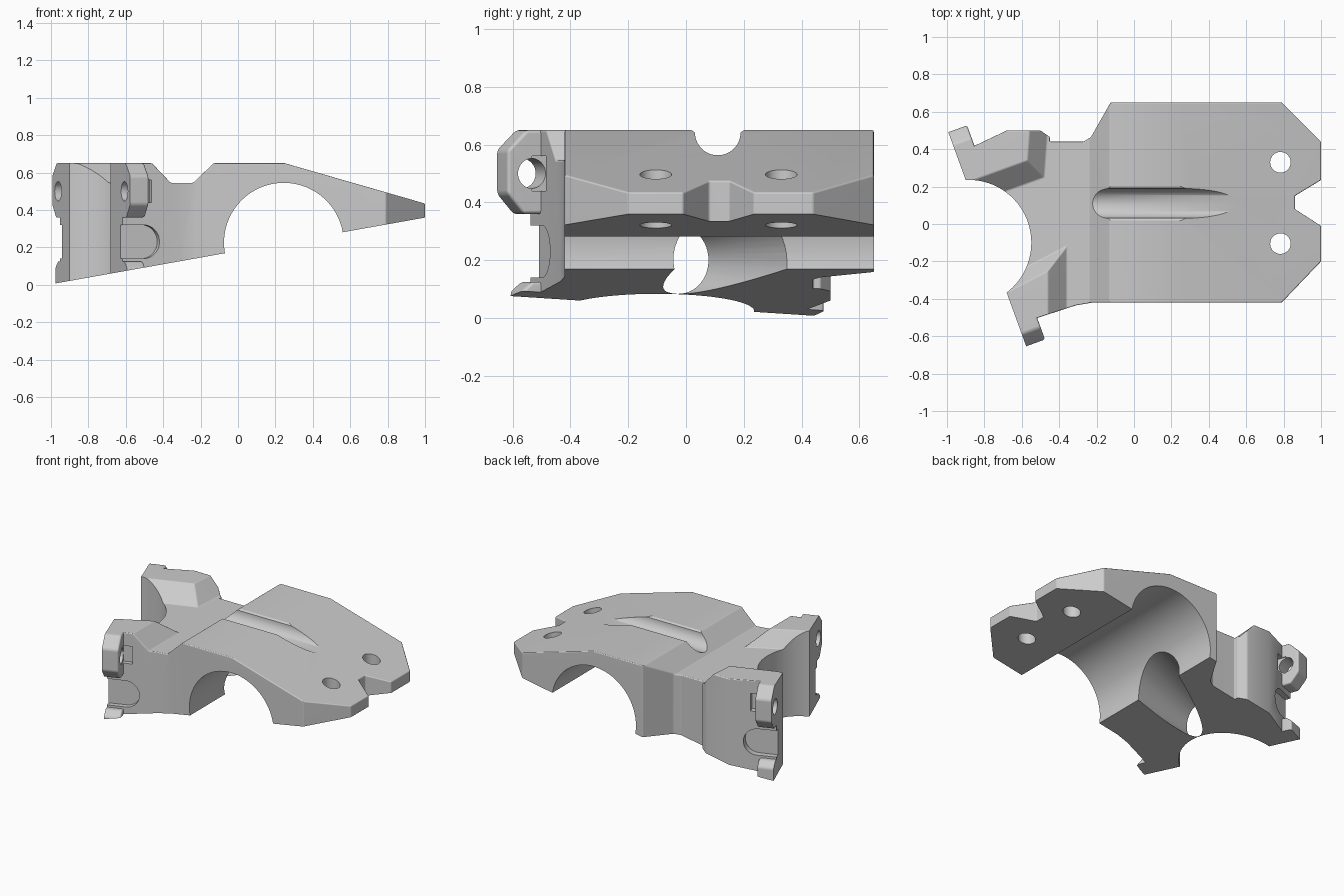
import bpy, bmesh
from math import sin, cos, tan, pi, radians
from mathutils import Vector

if "Cube" in bpy.data.objects:
    bpy.data.objects.remove(bpy.data.objects["Cube"])

def loft(name, a, b):
    """Closed solid between two loops with the same number of points."""
    bm = bmesh.new()
    va = [bm.verts.new(p) for p in a]
    vb = [bm.verts.new(p) for p in b]
    bm.faces.new(va)
    bm.faces.new(vb)
    n = len(va)
    for i in range(n):
        j = (i + 1) % n
        bm.faces.new((va[i], va[j], vb[j], vb[i]))
    bmesh.ops.recalc_face_normals(bm, faces=bm.faces)
    me = bpy.data.meshes.new(name)
    bm.to_mesh(me)
    bm.free()
    ob = bpy.data.objects.new(name, me)
    bpy.context.collection.objects.link(ob)
    return ob

def prism(name, pts, place, lo, hi):
    return loft(name, [place(p[0], p[1], lo) for p in pts], [place(p[0], p[1], hi) for p in pts])

def apply(ob, kind, **settings):
    mod = ob.modifiers.new("step", kind)
    for k, v in settings.items():
        setattr(mod, k, v)
    bpy.context.view_layer.objects.active = ob
    bpy.ops.object.modifier_apply(modifier=mod.name)

def combine(ob, tool, op='DIFFERENCE'):
    apply(ob, 'BOOLEAN', object=tool, operation=op, solver='EXACT')
    bpy.data.objects.remove(tool, do_unlink=True)

def bevel(ob, width):
    apply(ob, 'BEVEL', width=width, segments=3, limit_method='ANGLE', angle_limit=radians(28))

def arc(cx, cy, r, a0=0, a1=2 * pi, n=64, closed=True):
    m = n if closed else n - 1
    return [(cx + r * cos(a0 + (a1 - a0) * i / m), cy + r * sin(a0 + (a1 - a0) * i / m)) for i in range(n)]

XY = lambda a, b, t: Vector((a, b, t))
XZ = lambda a, b, t: Vector((a, t, b))
YZ = lambda a, b, t: Vector((t, a, b))
N = Vector((cos(radians(20)), sin(radians(20)), 0))   # normal of the slanted clamp face
D = Vector((sin(radians(20)), -cos(radians(20)), 0))  # direction along that face
FACE = Vector((-0.787, -0.075, 0))
UP = Vector((0, 0, 1))

# plate and arms: plan outline
plan = [(-0.125, 0.65), (0.79, 0.65), (1, 0.44), (1, 0.235), (0.86, 0.15), (0.86, 0.08),
        (1, -0.01), (1, -0.2), (0.79, -0.42), (-0.22, -0.42), (-0.31, -0.435), (-0.51, -0.50),
        (-0.79, -0.60), (-1.15, 0.31), (-0.87, 0.41), (-0.68, 0.5), (-0.50, 0.5),
        (-0.45, 0.465), (-0.45, 0.44), (-0.27, 0.44), (-0.23, 0.465)]
body = prism("clamp_bracket", plan, XY, -0.3, 0.65)

# sloping nose of the plate
combine(body, prism("slope_cut", [(0.1, 0.693), (1.3, 0.348), (1.3, 0.9), (0.1, 0.9)], XZ, -1, 1))

# recess between the arms, with sloping walls
floor = [(-1.2, -0.01), (-0.48, 0.25), (-0.44, 0.8), (-0.24, 0.8), (-0.24, -0.8),
         (-0.36, -0.8), (-0.36, -0.12), (-1.2, -0.56)]
rim = [(-1.2, 0.1125), (-0.57, 0.34), (-0.5365, 0.8), (-0.13, 0.8), (-0.13, -0.8),
       (-0.46, -0.8), (-0.46, -0.25), (-1.2, -0.6376)]
low = [Vector((x, y, 0.545)) for x, y in floor]
high = [p + (Vector((x, y, 0.65)) - p) * 1.5 for p, (x, y) in zip(low, rim)]
combine(body, loft("recess_cut", low, high))
bevel(body, 0.022)

# lugs and lower tabs at both ends of the slanted face
frames = [(FACE + D * 0.496, D), (FACE - D * 0.482, -D)]
lug = [(-0.1, 0.65), (0.05, 0.65), (0.12, 0.58), (0.12, 0.43), (0.06, 0.36), (-0.1, 0.36)]
tab = [(-0.1, -0.2), (0.07, -0.2), (0.07, 0.09), (0.03, 0.125), (-0.1, 0.125)]
for origin, out in frames:
    side = lambda u, z, w: origin + out * u + N * w + UP * z
    for pts in (lug, tab):
        part = prism("lug", pts, side, -0.06, 0.107)
        bevel(part, 0.012)
        combine(body, part, 'UNION')

for origin, out in frames:
    side = lambda u, z, w: origin + out * u + N * w + UP * z
    face = lambda w, z, u: origin + out * u + N * w + UP * z
    # screw hole, nut notch and U-shaped pocket
    combine(body, prism("screw_cut", arc(0.03, 0.5, 0.052, n=32), side, -0.2, 0.15))
    combine(body, prism("nut_cut", [(-0.03, 0.44), (0.03, 0.44), (0.03, 0.56), (-0.03, 0.56)], side, 0.1, 0.165))
    pocket = [(-0.2, 0.14)] + arc(0.12, 0.23, 0.09, -pi / 2, pi / 2, 20, False) + [(-0.2, 0.32)]
    combine(body, prism("pocket_cut", pocket, face, -0.035, 0.2))

# large cross bore and upright bore
combine(body, prism("cross_bore", arc(0.245, 0.225, 0.32, n=96), XZ, -1, 1))
combine(body, prism("upright_bore", arc(-0.885, -0.1, 0.336, n=96), XY, -1, 1))

# flared opening joining the two bores underneath
def ring(c, r):
    c = Vector(c)
    across = Vector((-N.y, N.x, 0))
    return [c + across * x + UP * y for x, y in arc(0, 0, r, n=48)]
combine(body, loft("passage_cut", ring((-0.64, -0.06, 0.2), 0.105), ring((0.0, 0.17, 0.2), 0.195)))

# top groove and bolt holes
groove = [(0.0, 0.662)] + arc(0.11, 0.642, 0.079, pi, 2 * pi, 28, False) + [(0.22, 0.662)]
combine(body, prism("groove_cut", groove, YZ, -0.4, 0.8))
for y in (0.33, -0.105):
    combine(body, prism("bolt_cut", arc(0.783, y, 0.055, n=32), XY, -1, 1))

# slanted clamp face, then the tilted underside
corner = [(-2, -1), (2, -1), (2, 2), (-2, 2)]
combine(body, loft("face_cut", [FACE + D * a + UP * b for a, b in corner],
                   [FACE - N + D * a + UP * b for a, b in corner]))
base = lambda x: 0.003 + tan(radians(10.1)) * (x + 1)
combine(body, prism("underside_cut", [(-2, base(-2)), (2, base(2)), (2, -1), (-2, -1)], XZ, -2, 2))

bpy.ops.object.select_all(action='DESELECT')
body.select_set(True)
bpy.context.view_layer.objects.active = body
bpy.ops.object.shade_smooth_by_angle(angle=radians(32))
wn = body.modifiers.new("even_shading", 'WEIGHTED_NORMAL')
wn.keep_sharp = True
